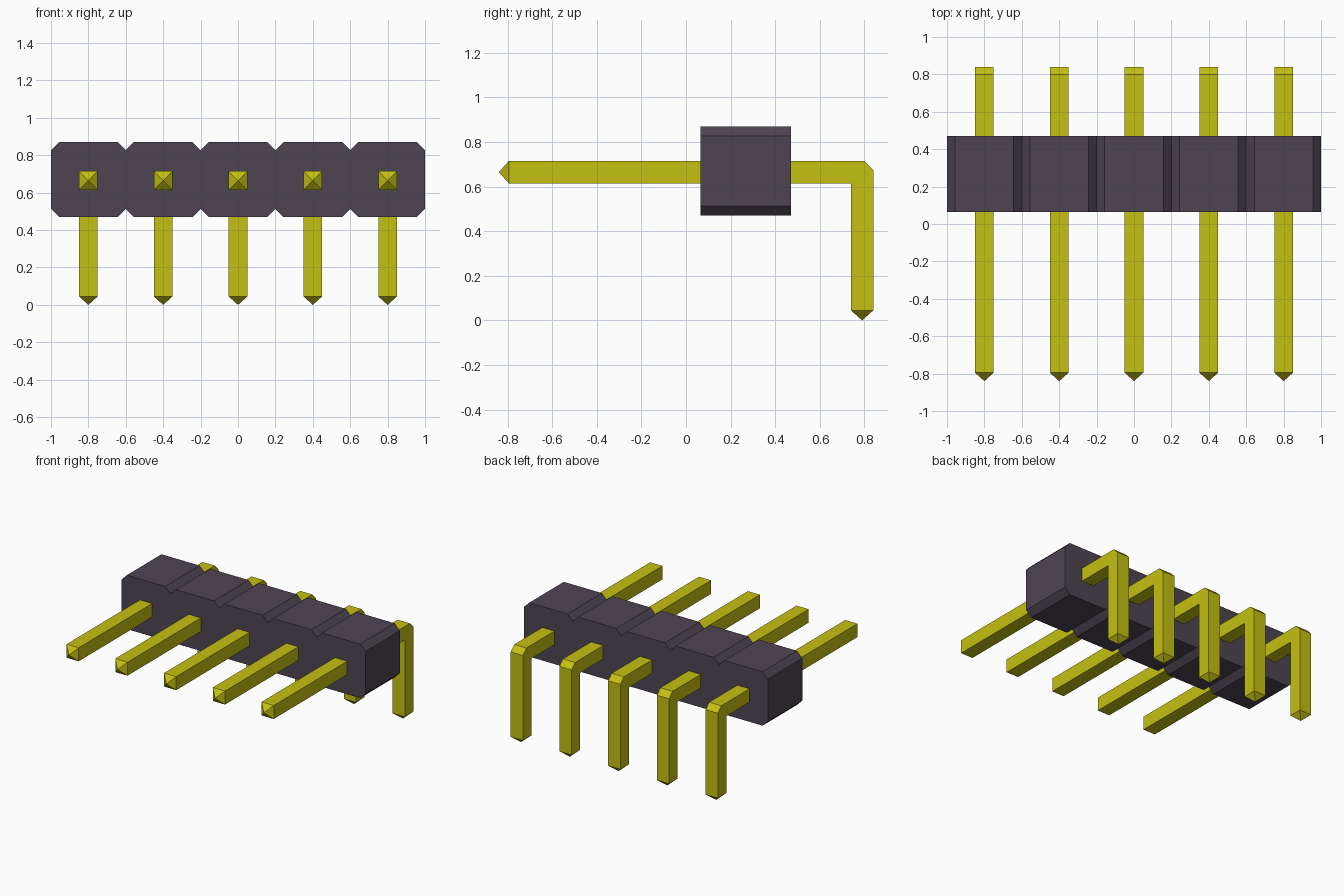
import bpy
import bmesh
from mathutils import Vector

if "Cube" in bpy.data.objects:
    bpy.data.objects.remove(bpy.data.objects["Cube"], do_unlink=True)

PITCH = 0.4
CENTRES = [(i - 2) * PITCH for i in range(5)]


def material(name, color, roughness):
    mat = bpy.data.materials.new(name)
    mat.use_nodes = True
    mat.diffuse_color = color
    bsdf = mat.node_tree.nodes["Principled BSDF"]
    bsdf.inputs["Base Color"].default_value = color
    bsdf.inputs["Roughness"].default_value = roughness
    return mat


def prism(points, depth):
    """Extrude a closed outline along the depth vector."""
    bm = bmesh.new()
    face = bm.faces.new([bm.verts.new(p) for p in points])
    result = bmesh.ops.extrude_face_region(bm, geom=[face], use_keep_orig=True)
    moved = [g for g in result["geom"] if isinstance(g, bmesh.types.BMVert)]
    bmesh.ops.translate(bm, verts=moved, vec=depth)
    bmesh.ops.recalc_face_normals(bm, faces=bm.faces[:])
    return bm


def finish(bm, name, mat):
    mesh = bpy.data.meshes.new(name)
    bm.to_mesh(mesh)
    bm.free()
    mesh.materials.append(mat)
    return mesh


def add_object(name, mesh, x=0.0):
    obj = bpy.data.objects.new(name, mesh)
    obj.location.x = x
    bpy.context.collection.objects.link(obj)
    return obj


plastic = material("dark plastic", (0.076, 0.059, 0.084, 1), 0.6)
metal = material("yellow metal", (0.56, 0.53, 0.006, 1), 0.4)

# Housing: a row of chamfered square cells joined into one notched block
half, chamfer = PITCH / 2, 0.043
front, back, bottom, top = 0.065, 0.47, 0.47, 0.87


def notched_edge(z_edge, z_notch):
    edge = [(-1.0, z_notch)]
    for cx in CENTRES:
        edge += [(cx - half + chamfer, z_edge),
                 (cx + half - chamfer, z_edge),
                 (cx + half, z_notch)]
    return edge


outline = notched_edge(bottom, bottom + chamfer)
outline += reversed(notched_edge(top, top - chamfer))
body = prism([(x, front, z) for x, z in outline], Vector((0, back - front, 0)))
add_object("housing", finish(body, "housing", plastic))

# Pin: a square L-shaped bar with a cut outer bend and pyramid tips
width, tip = 0.1, 0.045
reach, low, high = 0.84, 0.615, 0.715
bend = 0.04
profile = [(-reach + tip, low), (reach - width, low), (reach - width, tip),
           (reach, tip), (reach, high - bend), (reach - bend, high),
           (-reach + tip, high)]
pin = prism([(-width / 2, y, z) for y, z in profile], Vector((width, 0, 0)))

# Raise a point on each end face
for direction in (Vector((0, -1, 0)), Vector((0, 0, -1))):
    ends = [f for f in pin.faces if f.normal.dot(direction) > 0.99]
    end = max(ends, key=lambda f: f.calc_center_median().dot(direction))
    apex = bmesh.ops.poke(pin, faces=[end])["verts"][0]
    apex.co += direction * tip
    pin.normal_update()

pin_mesh = finish(pin, "pin", metal)
for number, x in enumerate(CENTRES, 1):
    add_object(f"pin_{number}", pin_mesh, x)
